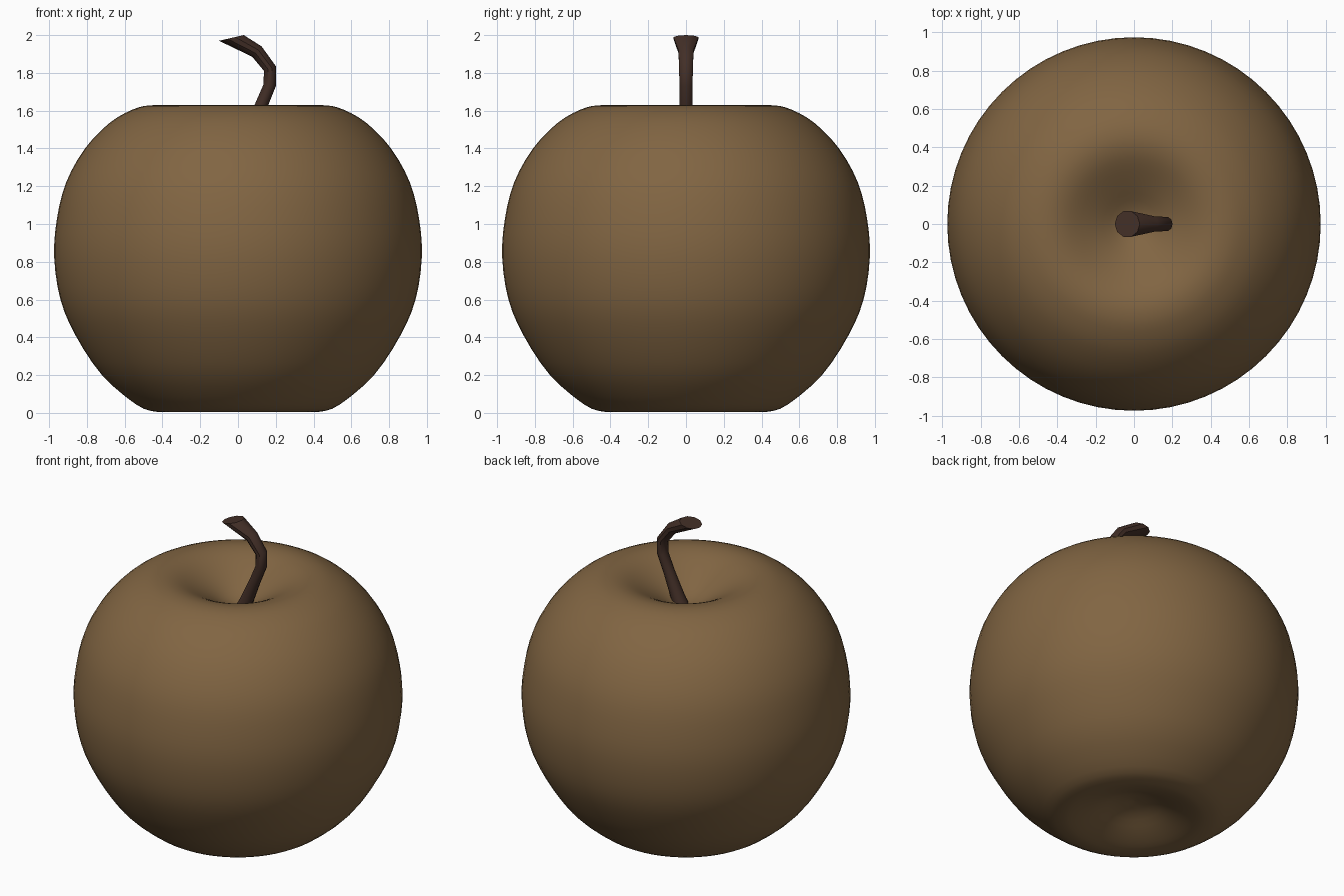
import bpy, bmesh, math
from mathutils import Vector

if "Cube" in bpy.data.objects:
    bpy.data.objects.remove(bpy.data.objects["Cube"])


def material(name, rgb):
    m = bpy.data.materials.new(name)
    m.diffuse_color = (*rgb, 1)
    m.use_nodes = True
    m.node_tree.nodes["Principled BSDF"].inputs["Base Color"].default_value = m.diffuse_color
    return m


def build(name, rings, mat, angle):
    """Skin a list of closed vertex rings and cap both ends."""
    bm = bmesh.new()
    loops = [[bm.verts.new(p) for p in ring] for ring in rings]
    n = len(loops[0])
    for a, b in zip(loops, loops[1:]):
        for i in range(n):
            j = (i + 1) % n
            bm.faces.new((a[i], a[j], b[j], b[i]))
    bm.faces.new(loops[0][::-1])
    bm.faces.new(loops[-1])
    bmesh.ops.recalc_face_normals(bm, faces=bm.faces)
    me = bpy.data.meshes.new(name)
    bm.to_mesh(me)
    bm.free()
    ob = bpy.data.objects.new(name, me)
    bpy.context.collection.objects.link(ob)
    me.materials.append(mat)
    bpy.ops.object.select_all(action='DESELECT')
    ob.select_set(True)
    bpy.context.view_layer.objects.active = ob
    bpy.ops.object.shade_smooth_by_angle(angle=math.radians(angle))
    return ob


def smooth_path(pts, steps):
    """Catmull-Rom curve through the points."""
    p = [Vector(q) for q in pts]
    p = [p[0]] + p + [p[-1]]
    out = []
    for a, b, c, d in zip(p, p[1:], p[2:], p[3:]):
        for k in range(steps):
            t = k / steps
            out.append(0.5 * (2 * b + (c - a) * t + (2 * a - 5 * b + 4 * c - d) * t ** 2
                              + (3 * b - a - 3 * c + d) * t ** 3))
    return out + [p[-1]]


# Fruit body: lathed (radius, z) profile with a dimple at each end
profile = [(0.005, 0.12), (0.12, 0.10), (0.25, 0.045), (0.36, 0.01), (0.44, 0.007),
           (0.54, 0.045), (0.72, 0.20), (0.86, 0.41), (0.94, 0.60), (0.973, 0.82),
           (0.96, 1.02), (0.91, 1.22), (0.81, 1.40), (0.68, 1.535), (0.56, 1.605),
           (0.47, 1.628), (0.39, 1.622), (0.31, 1.592), (0.20, 1.53), (0.09, 1.465),
           (0.005, 1.44)]
SEG = 64
rings = [[(r * math.cos(2 * math.pi * i / SEG), r * math.sin(2 * math.pi * i / SEG), z)
          for i in range(SEG)] for r, z in smooth_path(profile, 3)]
build("fruit_body", rings, material("skin_brown", (0.22, 0.13, 0.055)), 60)

# Stem: bent low-poly tube, each ring (x, z, in-plane radius, y radius, tilt in degrees)
stem = [(0.03, 1.41, 0.05, 0.05, -22), (0.06, 1.48, 0.042, 0.042, -22),
        (0.12, 1.62, 0.034, 0.035, -22), (0.168, 1.735, 0.033, 0.037, -8),
        (0.169, 1.823, 0.034, 0.038, 20), (0.10, 1.913, 0.037, 0.042, 48),
        (-0.035, 1.985, 0.067, 0.07, 13)]
SIDES = 10
rings = []
for x, z, rx, ry, tilt in stem:
    t = math.radians(tilt)
    ring = []
    for i in range(SIDES):
        a = 2 * math.pi * i / SIDES
        u = rx * math.cos(a)
        ring.append((x + u * math.cos(t), ry * math.sin(a), z + u * math.sin(t)))
    rings.append(ring)
build("stem", rings, material("stem_brown", (0.055, 0.028, 0.02)), 40)
